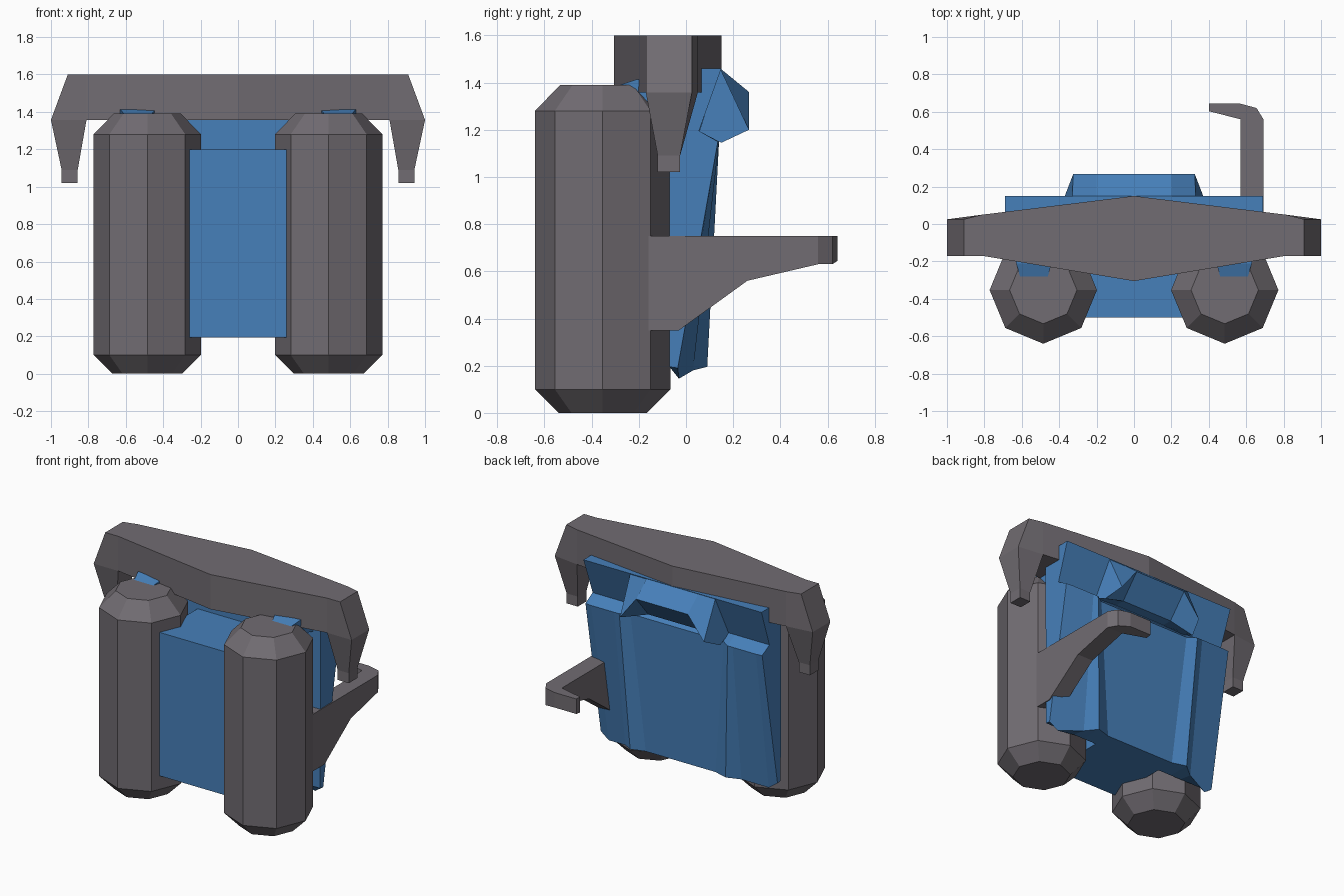
import bpy, bmesh, math

if "Cube" in bpy.data.objects:
    bpy.data.objects.remove(bpy.data.objects["Cube"])


def material(name, rgb):
    m = bpy.data.materials.new(name)
    m.diffuse_color = (*rgb, 1)
    m.use_nodes = True
    m.node_tree.nodes["Principled BSDF"].inputs["Base Color"].default_value = m.diffuse_color
    return m


GREY = material("warm grey", (0.165, 0.15, 0.168))
BLUE = material("mid blue", (0.062, 0.215, 0.49))


def loft(name, rings, mat, mirror=False):
    """Skin a list of equal-length closed rings and cap both ends."""
    bm = bmesh.new()
    rows = [[bm.verts.new(p) for p in r] for r in rings]
    n = len(rows[0])
    for a, b in zip(rows, rows[1:]):
        for i in range(n):
            j = (i + 1) % n
            bm.faces.new((a[i], a[j], b[j], b[i]))
    bm.faces.new(rows[0])
    bm.faces.new(rows[-1])
    if mirror:
        geo = bm.verts[:] + bm.edges[:] + bm.faces[:]
        dup = bmesh.ops.duplicate(bm, geom=geo)["geom"]
        for v in dup:
            if isinstance(v, bmesh.types.BMVert):
                v.co.x = -v.co.x
    bmesh.ops.recalc_face_normals(bm, faces=bm.faces)
    me = bpy.data.meshes.new(name)
    bm.to_mesh(me)
    bm.free()
    me.materials.append(mat)
    ob = bpy.data.objects.new(name, me)
    bpy.context.collection.objects.link(ob)
    return ob


def prism_x(name, profile, x0, x1, mat, mirror=False):
    return loft(name, [[(x, y, z) for y, z in profile] for x in (x0, x1)], mat, mirror)


def octagon(r, z):
    return [(0.485 + r * math.cos(i * math.pi / 4),
             -0.353 + r * math.sin(i * math.pi / 4), z) for i in range(8)]


def rect(x0, x1, y0, y1, z):
    return [(x0, y0, z), (x1, y0, z), (x1, y1, z), (x0, y1, z)]


# Twin eight-sided tanks
loft("tanks", [octagon(0.187, 0), octagon(0.287, 0.1),
               octagon(0.287, 1.28), octagon(0.18, 1.39)], GREY, True)

# Central body between the tanks
prism_x("body", [(-0.5, 0.195), (-0.5, 1.2), (0.03, 1.2), (0.03, 0.195)],
        -0.265, 0.265, BLUE)

# Contoured back panel, lofted across x: (bottom x, y, z), (ledge x, y), top x
columns = [((0.27, 0.06, 0.195), (0.36, 0.1), 0.36),
           ((0.37, 0.09, 0.195), (0.42, 0.14), 0.42),
           ((0.45, 0.03, 0.18), (0.46, 0.14), 0.48),
           ((0.62, -0.03, 0.145), (0.64, 0.14), 0.64),
           ((0.685, -0.035, 0.19), (0.685, 0.135), 0.69)]


def panel_ring(col, s):
    (bx, by, bz), (lx, ly), tx = col
    return [(s * bx, -0.07, 0.195), (s * bx, by, bz), (s * lx, ly, 1.15),
            (s * lx, 0.055, 1.195), (s * tx, 0.15, 1.46), (s * tx, -0.07, 1.46)]


loft("back_panel", [panel_ring(c, -1) for c in reversed(columns)]
     + [panel_ring(c, 1) for c in columns], BLUE)

# Arched neck pad sloping out to two pointed legs
tip = [(0.33, 0.145, 1.46), (0.325, 0.267, 1.2), (0.37, 0.15, 1.145), (0.37, 0.055, 1.19)]
arch = [(0.2, 0.145, 1.46), (0.2, 0.267, 1.36), (0.2, 0.13, 1.2), (0.2, 0.055, 1.2)]
loft("neck_pad", [[(s * x, y, z) for x, y, z in ring]
                  for s, ring in ((-1, tip), (-1, arch), (1, arch), (1, tip))], BLUE)

# Clips reaching from the panel over the tank tops
clip = [(-0.295, 1.385), (-0.21, 1.413), (0.05, 1.413), (0.05, 1.25), (-0.15, 1.3)]
clip_half = [0.07, 0.095, 0.095, 0.095, 0.095]
loft("tank_clips", [[(0.535 + s * w, y, z) for w, (y, z) in zip(clip_half, clip)]
                    for s in (-1, 1)], BLUE, True)

# Shoulder bar, deepest in the middle with slanted ends
def bar_ring(x_low, x_top, y0, y1):
    return [(x_low, y0, 1.357), (x_low, y1, 1.357), (x_top, y1, 1.6), (x_top, y0, 1.6)]


loft("shoulder_bar", [bar_ring(-1, -0.91, -0.17, 0.025), bar_ring(-0.81, -0.81, -0.17, 0.05),
                      bar_ring(0, 0, -0.305, 0.15), bar_ring(0.81, 0.81, -0.17, 0.05),
                      bar_ring(1, 0.91, -0.17, 0.025)], GREY)

# Tapered prongs under the bar ends
loft("bar_prongs", [[(0.81, -0.17, 1.357), (1, -0.17, 1.357), (1, 0.025, 1.357), (0.81, 0.05, 1.357)],
                    rect(0.857, 0.943, -0.12, -0.025, 1.09),
                    rect(0.857, 0.943, -0.12, -0.025, 1.02)], GREY, True)

# Control arm on one side, with an inward handle
prism_x("control_arm", [(-0.3, 0.35), (-0.03, 0.35), (0.26, 0.56), (0.56, 0.63),
                        (0.56, 0.75), (-0.3, 0.75)], 0.57, 0.692, GREY)
grip = [(0.57, 0.56, 0.63), (0.692, 0.56, 0.63), (0.655, 0.62, 0.63),
        (0.57, 0.643, 0.645), (0.4, 0.643, 0.645), (0.4, 0.603, 0.64)]
loft("control_handle", [grip, [(x, y, 0.75) for x, y, z in grip]], GREY)
